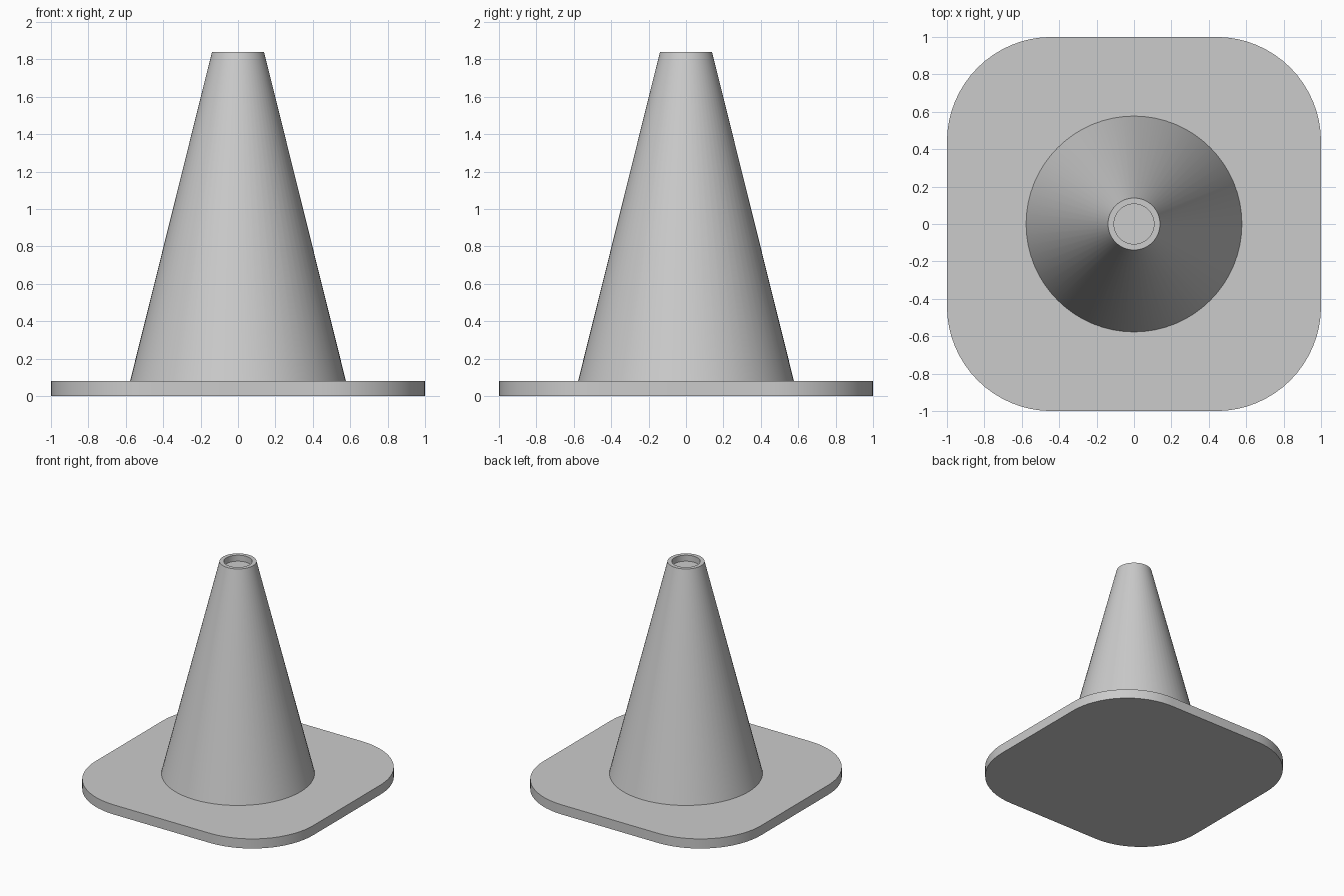
import bpy
import bmesh
from math import cos, sin, pi, radians

if "Cube" in bpy.data.objects:
    bpy.data.objects.remove(bpy.data.objects["Cube"])

# One plain grey for the whole model
grey = bpy.data.materials.new("light_grey")
grey.use_nodes = True
colour = (0.6, 0.6, 0.6, 1)
grey.diffuse_color = colour
grey.node_tree.nodes["Principled BSDF"].inputs["Base Color"].default_value = colour


def stack_rings(name, rings):
    """Skin a closed solid through rings of points, capping both ends."""
    bm = bmesh.new()
    loops = [[bm.verts.new(p) for p in ring] for ring in rings]
    n = len(loops[0])
    for low, high in zip(loops, loops[1:]):
        for i in range(n):
            j = (i + 1) % n
            bm.faces.new((low[i], low[j], high[j], high[i]))
    bm.faces.new(loops[0][::-1])
    bm.faces.new(loops[-1])
    bmesh.ops.recalc_face_normals(bm, faces=bm.faces)
    mesh = bpy.data.meshes.new(name)
    bm.to_mesh(mesh)
    bm.free()
    mesh.materials.append(grey)
    obj = bpy.data.objects.new(name, mesh)
    bpy.context.collection.objects.link(obj)
    bpy.ops.object.select_all(action="DESELECT")
    obj.select_set(True)
    bpy.context.view_layer.objects.active = obj
    bpy.ops.object.shade_smooth_by_angle(angle=radians(30))
    return obj


def circle(radius, z, sides=64):
    return [(radius * cos(2 * pi * i / sides), radius * sin(2 * pi * i / sides), z)
            for i in range(sides)]


def rounded_square(half, radius, z, steps=16):
    points = []
    for corner in range(4):
        middle = pi / 4 + corner * pi / 2
        cx = (half - radius) * (1 if cos(middle) > 0 else -1)
        cy = (half - radius) * (1 if sin(middle) > 0 else -1)
        for i in range(steps + 1):
            a = corner * pi / 2 + i / steps * pi / 2
            points.append((cx + radius * cos(a), cy + radius * sin(a), z))
    return points


# Flat base plate with broad rounded corners
BASE_TOP, CONE_TOP = 0.08, 1.84
stack_rings("base_plate", [rounded_square(1, 0.56, z) for z in (0, BASE_TOP)])

# Tapered body with a shallow round recess in its tip
profile = [(0.577, BASE_TOP), (0.139, CONE_TOP), (0.107, CONE_TOP), (0.107, CONE_TOP - 0.05)]
stack_rings("cone_body", [circle(r, z) for r, z in profile])
